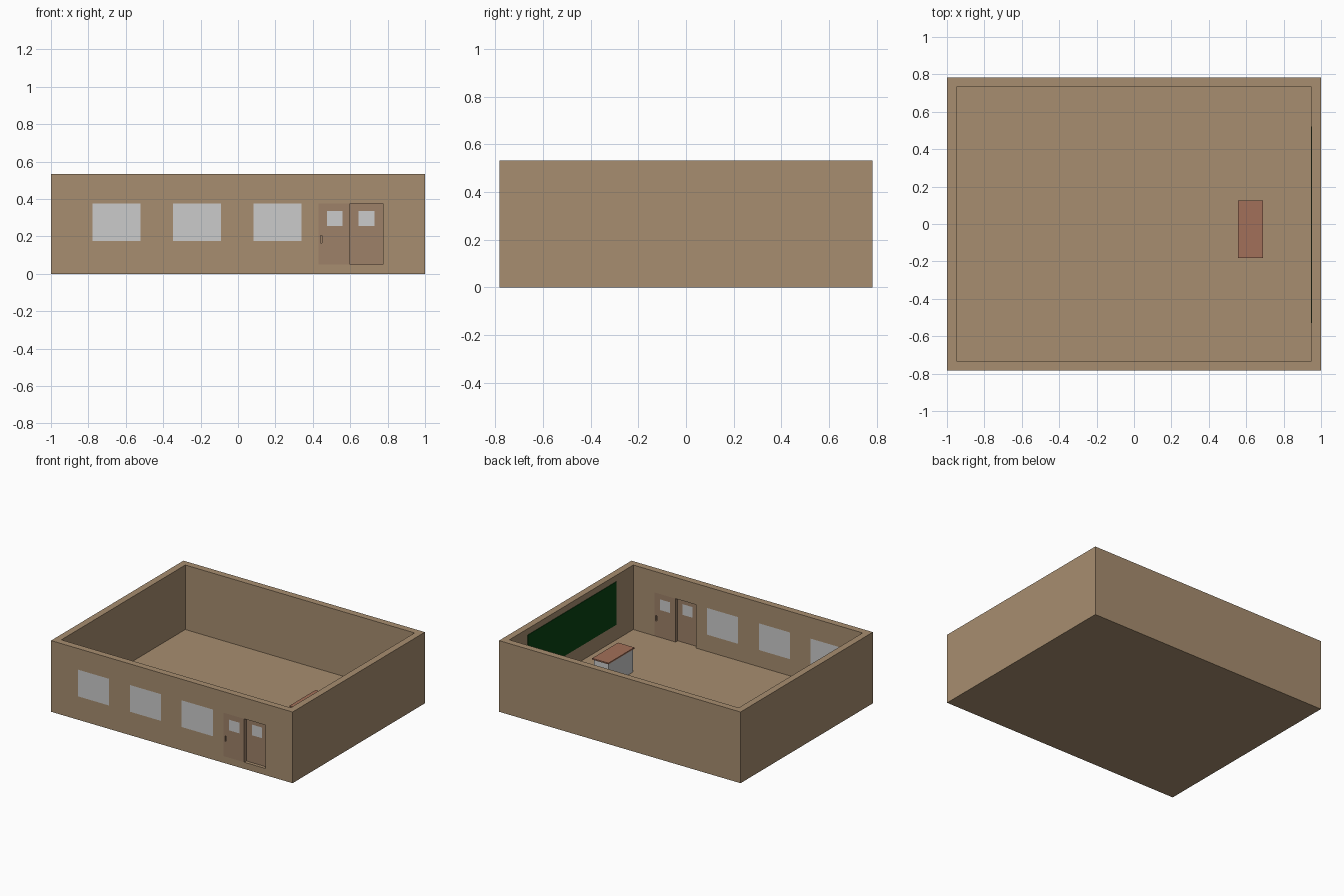
import bpy

if "Cube" in bpy.data.objects:
    bpy.data.objects.remove(bpy.data.objects["Cube"])

W, D, H, T = 1.0, 0.783, 0.533, 0.05   # half width, half depth, height, wall thickness


def material(name, rgb):
    m = bpy.data.materials.new(name)
    m.diffuse_color = (*rgb, 1)
    m.use_nodes = True
    m.node_tree.nodes["Principled BSDF"].inputs["Base Color"].default_value = m.diffuse_color
    return m


WALL = material("wall_brown", (0.39, 0.27, 0.16))
DOOR = material("door_brown", (0.34, 0.22, 0.14))
GREEN = material("board_green", (0.003, 0.055, 0.006))
TOP = material("desk_top_red_brown", (0.36, 0.16, 0.10))


def box(name, x, y, z, mat=None):
    """Box from (min, max) ranges on each axis."""
    lo, hi = zip(x, y, z)
    bpy.ops.mesh.primitive_cube_add(size=1)
    ob = bpy.context.object
    ob.name = name
    for v in ob.data.vertices:
        v.co = [b if c > 0 else a for a, b, c in zip(lo, hi, v.co)]
    if mat:
        ob.data.materials.append(mat)
    return ob


def cut(target, *ranges):
    """Subtract a box, then drop the cutter."""
    c = box("cutter", *ranges)
    mod = target.modifiers.new("cut", 'BOOLEAN')
    mod.operation, mod.solver, mod.object = 'DIFFERENCE', 'EXACT', c
    bpy.context.view_layer.objects.active = target
    bpy.ops.object.modifier_apply(modifier=mod.name)
    bpy.data.objects.remove(c)


# Open-topped room shell
room = box("room_shell", (-W, W), (-D, D), (0, H), WALL)
cut(room, (-W + T, W - T), (-D + T, D - T), (T, H + 0.1))

# Three windows, glass flush with both wall faces
through = (-D - 0.05, -D + T + 0.05)
for i in range(3):
    x0 = -0.778 + i * 0.43
    span = (x0, x0 + 0.258)
    cut(room, span, through, (0.175, 0.375))
    box(f"window_{i + 1}", span, (-D, -D + T), (0.175, 0.375))

# Sliding doors: left leaf on the outer track, right leaf on the inner track
cut(room, (0.43, 0.775), through, (T, 0.375))
mid = -D + T / 2
leaves = [("left", 0.43, 0.60, -D, mid, 0.445, -D),
          ("right", 0.60, 0.775, mid, -D + T, 0.76, -D + T)]
for name, x0, x1, y0, y1, hx, hy in leaves:
    leaf = box(f"{name}_door", (x0, x1), (y0, y1), (T, 0.375), DOOR)
    pane = (x0 + 0.045, x0 + 0.13)
    cut(leaf, pane, (y0 - 0.05, y1 + 0.05), (0.255, 0.335))
    box(f"{name}_door_glass", pane, (y0, y1), (0.255, 0.335))
    # recessed finger pull
    cut(leaf, (hx - 0.005, hx + 0.005), (hy - 0.012, hy + 0.012), (0.165, 0.205))

# Chalkboard on the right-hand wall
box("chalkboard", (W - T - 0.004, W - T + 0.01), (-0.53, 0.52), (0.165, 0.487), GREEN)

# Teacher's desk: top, two side panels and a front panel, open toward the board
box("desk_top", (0.555, 0.69), (-0.182, 0.125), (0.222, 0.232), TOP)
box("desk_front_panel", (0.56, 0.57), (-0.172, 0.115), (T, 0.222))
for name, y in (("left", 0.105), ("right", -0.172)):
    box(f"desk_{name}_panel", (0.57, 0.68), (y, y + 0.01), (T, 0.222))
